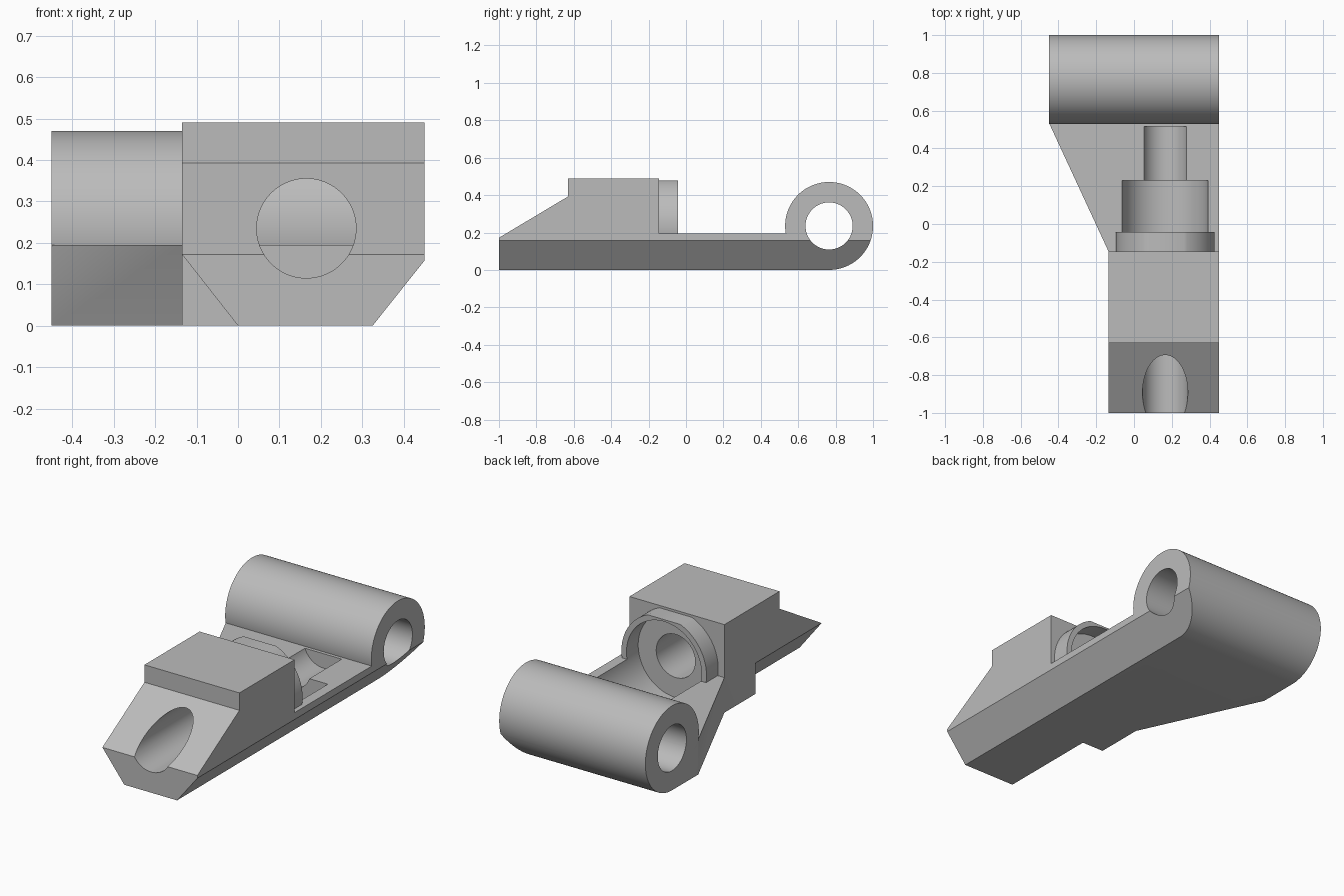
import bpy, bmesh, math
from mathutils import Vector

if "Cube" in bpy.data.objects:
    bpy.data.objects.remove(bpy.data.objects["Cube"], do_unlink=True)

grey = bpy.data.materials.new("plain grey")
grey.use_nodes = True
grey.diffuse_color = (0.5, 0.5, 0.5, 1)
grey.node_tree.nodes["Principled BSDF"].inputs["Base Color"].default_value = (0.5, 0.5, 0.5, 1)


def prism(name, outline, axis, start, end):
    """Extrude a 2D outline along an axis; the outline uses the other two axes in order."""
    bm = bmesh.new()
    verts = []
    for a, b in outline:
        co = [a, b]
        co.insert(axis, start)
        verts.append(bm.verts.new(co))
    face = bm.faces.new(verts)
    made = bmesh.ops.extrude_face_region(bm, geom=[face])["geom"]
    offset = Vector((0, 0, 0))
    offset[axis] = end - start
    bmesh.ops.translate(bm, verts=[g for g in made if isinstance(g, bmesh.types.BMVert)], vec=offset)
    bmesh.ops.recalc_face_normals(bm, faces=bm.faces)
    mesh = bpy.data.meshes.new(name)
    bm.to_mesh(mesh)
    bm.free()
    mesh.materials.append(grey)
    obj = bpy.data.objects.new(name, mesh)
    bpy.context.collection.objects.link(obj)
    return obj


def cylinder(name, centre, radius, axis, start, end, sides=96):
    turns = [2 * math.pi * i / sides for i in range(sides)]
    outline = [(centre[0] + radius * math.cos(t), centre[1] + radius * math.sin(t)) for t in turns]
    return prism(name, outline, axis, start, end)


def combine(target, tool, operation):
    """Apply a boolean and discard the tool."""
    mod = target.modifiers.new(operation.lower(), "BOOLEAN")
    mod.operation, mod.solver, mod.object = operation, "EXACT", tool
    bpy.context.view_layer.objects.active = target
    bpy.ops.object.modifier_apply(modifier=mod.name)
    bpy.data.objects.remove(tool, do_unlink=True)


X, Y, Z = 0, 1, 2
left, right = -0.135, 0.45
plate_top, block_back = 0.195, -0.145
pin = (0.765, 0.235)       # barrel centre in y, z
bore = (0.165, 0.235)      # long bore centre in x, z

# Sloped block with its thin tail plate
body = prism("hinge_body", [(-1, 0), (pin[0], 0), (pin[0], plate_top), (block_back, plate_top),
                            (block_back, 0.49), (-0.63, 0.49), (-0.63, 0.393), (-1, 0.172)],
             X, left, right)

# Plate flaring out to the barrel width
wing = prism("flared_plate", [(left, block_back), (0.2, block_back), (0.2, pin[0]),
                              (-right, pin[0]), (-right, 0.535)], Z, 0, plate_top)
combine(body, wing, "UNION")

# Hinge barrel
combine(body, cylinder("hinge_barrel", pin, 0.235, X, -right, right), "UNION")

# Collar behind the block, trimmed flat on top
collar = cylinder("collar", bore, 0.262, Y, block_back - 0.05, -0.042)
combine(collar, prism("collar_trim", [(-1, 0.1), (1, 0.1), (1, 0.477), (-1, 0.477)], Y, -1, 1), "INTERSECT")
combine(body, collar, "UNION")

# Pin hole, long bore and wide recess
combine(body, cylinder("pin_hole", pin, 0.126, X, -1, 1), "DIFFERENCE")
combine(body, cylinder("long_bore", bore, 0.12, Y, -1.1, 0.515), "DIFFERENCE")
combine(body, cylinder("wide_recess", bore, 0.231, Y, block_back, 0.23), "DIFFERENCE")

# Bottom chamfers: full length on one side, front part only on the other
combine(body, prism("long_chamfer", [(right, 0.157), (0.325, 0), (0.325, -0.1), (0.6, -0.1), (0.6, 0.157)],
                    Y, -1.1, 1.1), "DIFFERENCE")
combine(body, prism("front_chamfer", [(left, 0.172), (0, 0), (0, -0.1), (-0.3, -0.1), (-0.3, 0.172)],
                    Y, -1.1, -0.42), "DIFFERENCE")

# Smooth curved walls, keep edges crisp
bpy.ops.object.select_all(action="DESELECT")
body.select_set(True)
bpy.context.view_layer.objects.active = body
bpy.ops.object.shade_smooth_by_angle(angle=math.radians(25))
